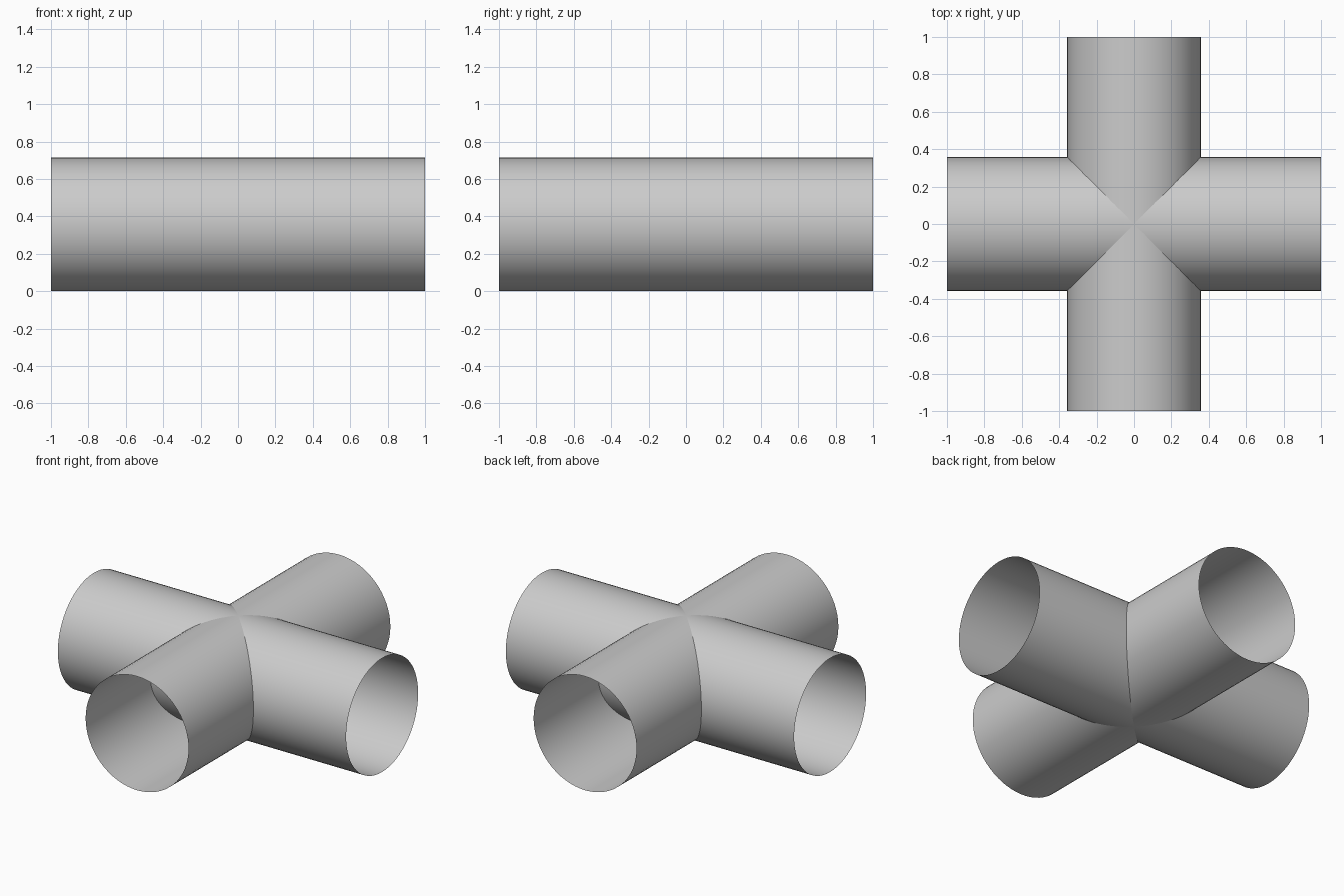
import bpy
from math import pi

if "Cube" in bpy.data.objects:
    bpy.data.objects.remove(bpy.data.objects["Cube"])

RADIUS = 0.357
LENGTH = 2.0


def open_pipe(name, rotation):
    """Thin open-ended tube lying on the ground, centred on the origin."""
    bpy.ops.mesh.primitive_cylinder_add(
        vertices=64, radius=RADIUS, depth=LENGTH, end_fill_type='NOTHING',
        location=(0, 0, RADIUS), rotation=rotation)
    pipe = bpy.context.object
    pipe.name = name
    bpy.ops.object.transform_apply(location=False, rotation=True, scale=False)
    bpy.ops.object.shade_smooth_by_angle()
    return pipe


# Two full tubes crossing at right angles; each wall runs through the other
open_pipe("side_to_side_pipe", (0, pi / 2, 0))
open_pipe("front_to_back_pipe", (pi / 2, 0, 0))
